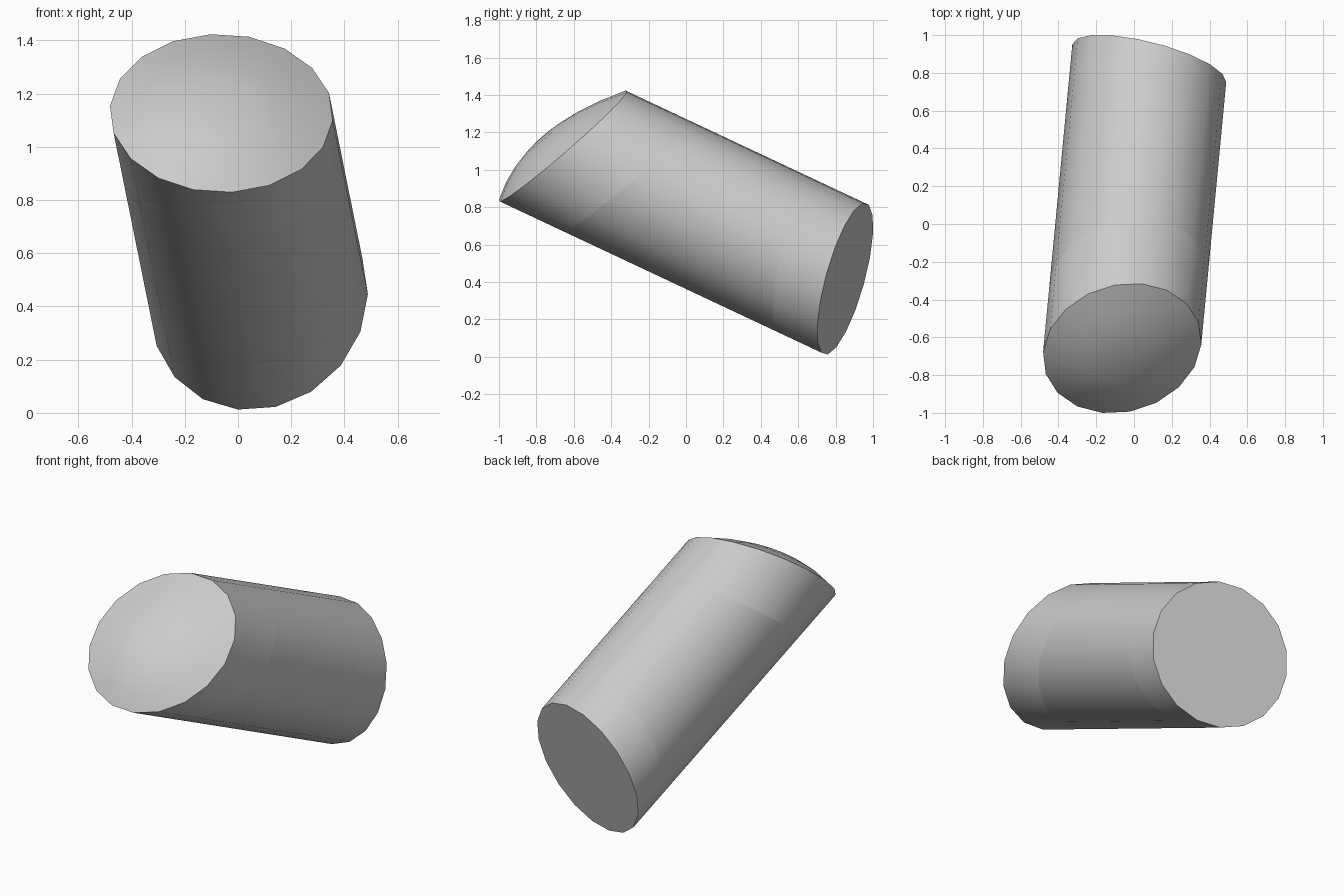
import bpy, bmesh, math
from mathutils import Vector

cube = bpy.data.objects.get("Cube")
if cube:
    bpy.data.objects.remove(cube)

grey = bpy.data.materials.new("light_grey")
grey.use_nodes = True
colour = (0.6, 0.6, 0.6, 1)
grey.diffuse_color = colour
grey.node_tree.nodes["Principled BSDF"].inputs["Base Color"].default_value = colour

# Tilted axis of the whole cylinder, with its sideways and upward directions
SIDES = 18
RADIUS = 0.415
centre = Vector((0, 0, 0.817))
axis = Vector((0.095, 1, -0.47)).normalized()
side = Vector((axis.y, -axis.x, 0)).normalized()
up = side.cross(axis)

# Slanted cuts: distance along the axis, slope sideways, slope upward
FRONT_END = (-0.73, 0.065, 0.187)
FRONT_SEAM = (-0.345, 0.065, 0.19)
BACK_SEAM = (0.69, -0.08, -0.068)
BACK_END = (0.944, -0.067, -0.07)


def ring(bm, cut, radius, scale=1.0, lift=0.0):
    """Slanted ring of vertices; scale shrinks it inside its own plane."""
    verts = []
    for i in range(SIDES):
        a = math.tau * i / SIDES
        c, s = math.cos(a) * scale, math.sin(a) * scale
        along = cut[0] + cut[1] * c + cut[2] * s - lift
        verts.append(bm.verts.new(centre + axis * along + (side * c + up * s) * radius))
    return verts


def bridge(bm, r1, r2):
    for i in range(SIDES):
        j = (i + 1) % SIDES
        bm.faces.new((r1[i], r1[j], r2[j], r2[i]))


def section(name, start, end, radius, dome=0.0, close_start=False, close_end=False):
    bm = bmesh.new()
    first = ring(bm, start, radius)
    last = ring(bm, end, radius)
    bridge(bm, first, last)
    if close_start:
        # Shallow domed end
        outer = first
        for f in (0.75, 0.5, 0.25):
            inner = ring(bm, start, radius, f, dome * (1 - f * f))
            bridge(bm, outer, inner)
            outer = inner
        bm.faces.new(outer)
    if close_end:
        bm.faces.new(last)
    bmesh.ops.recalc_face_normals(bm, faces=bm.faces)
    mesh = bpy.data.meshes.new(name)
    bm.to_mesh(mesh)
    bm.free()
    mesh.materials.append(grey)
    obj = bpy.data.objects.new(name, mesh)
    bpy.context.collection.objects.link(obj)
    bpy.ops.object.select_all(action='DESELECT')
    obj.select_set(True)
    bpy.context.view_layer.objects.active = obj
    bpy.ops.object.shade_smooth_by_angle(angle=math.radians(32))
    return obj


section("front_cap", FRONT_END, FRONT_SEAM, RADIUS, dome=0.12, close_start=True)
section("middle_body", FRONT_SEAM, BACK_SEAM, RADIUS)
section("back_cap", BACK_SEAM, BACK_END, RADIUS, close_end=True)

# Make outward orientation certain on the open sections
for name in ("front_cap", "middle_body", "back_cap"):
    mesh = bpy.data.objects[name].data
    bm = bmesh.new()
    bm.from_mesh(mesh)
    wall = min(bm.faces, key=lambda f: f.index)
    out = wall.calc_center_median() - centre
    out -= axis * out.dot(axis)
    if wall.normal.dot(out) < 0:
        bmesh.ops.reverse_faces(bm, faces=bm.faces)
    bm.to_mesh(mesh)
    bm.free()
